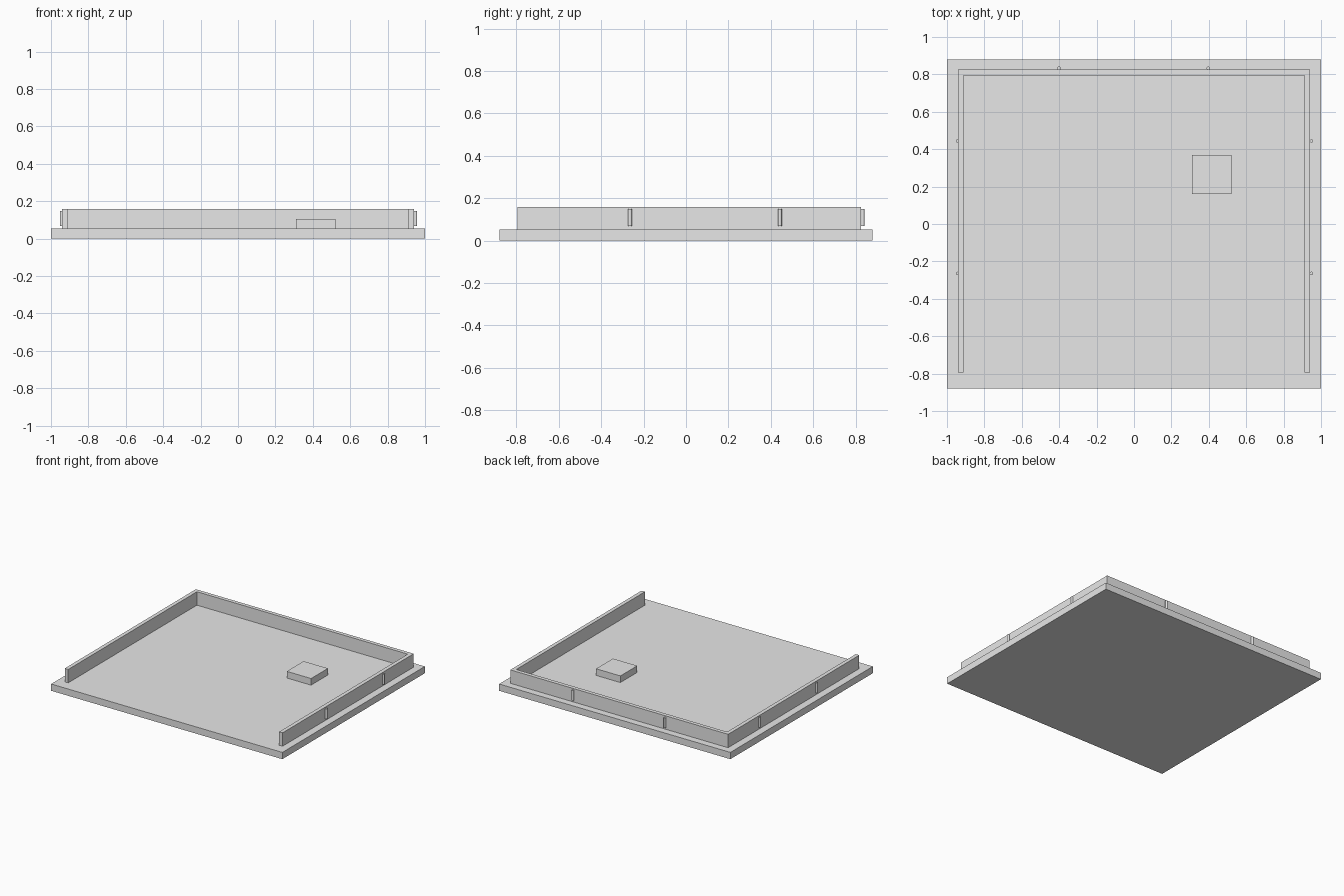
import bpy

cube = bpy.data.objects.get("Cube")
if cube:
    bpy.data.objects.remove(cube, do_unlink=True)

# One plain grey for the whole model
grey = bpy.data.materials.new("light_grey")
grey.use_nodes = True
grey.diffuse_color = (0.8, 0.8, 0.8, 1)
grey.node_tree.nodes["Principled BSDF"].inputs["Base Color"].default_value = (0.8, 0.8, 0.8, 1)

BASE_TOP = 0.053
WALL_TOP = 0.158
WALL_X = 0.942       # outer face of side walls
WALL_Y = 0.825       # outer face of back wall
WALL_FRONT = -0.795
THICK = 0.03


def finish(name):
    obj = bpy.context.object
    obj.name = name
    obj.data.materials.append(grey)
    return obj


def prism(name, outline, bottom, top):
    """Extrude a counter-clockwise outline from bottom to top."""
    n = len(outline)
    verts = [(x, y, z) for z in (bottom, top) for x, y in outline]
    faces = [tuple(reversed(range(n))), tuple(range(n, 2 * n))]
    faces += [(i, (i + 1) % n, (i + 1) % n + n, i + n) for i in range(n)]
    mesh = bpy.data.meshes.new(name)
    mesh.from_pydata(verts, [], faces)
    obj = bpy.data.objects.new(name, mesh)
    bpy.context.collection.objects.link(obj)
    bpy.context.view_layer.objects.active = obj
    return finish(name)


def rectangle(x0, x1, y0, y1):
    return [(x0, y0), (x1, y0), (x1, y1), (x0, y1)]


def pin(name, x, y):
    bpy.ops.mesh.primitive_cylinder_add(vertices=16, radius=0.009, depth=0.08,
                                        location=(x, y, 0.108))
    obj = finish(name)
    bpy.ops.object.shade_smooth_by_angle()
    return obj


# Base slab and small raised block
prism("base_plate", rectangle(-1, 1, -0.88, 0.88), 0, BASE_TOP)
prism("raised_block", rectangle(0.31, 0.52, 0.16, 0.368), BASE_TOP, 0.105)

# Three-sided rim, open at the front
inner_x, inner_y = WALL_X - THICK, WALL_Y - THICK
rim = [(-WALL_X, WALL_FRONT), (-inner_x, WALL_FRONT), (-inner_x, inner_y),
       (inner_x, inner_y), (inner_x, WALL_FRONT), (WALL_X, WALL_FRONT),
       (WALL_X, WALL_Y), (-WALL_X, WALL_Y)]
prism("rim_wall", rim, BASE_TOP, WALL_TOP)

# Small upright pins on the outside of the rim
for label, y in (("front", -0.264), ("rear", 0.443)):
    pin("left_pin_" + label, 0.949, y)
    pin("right_pin_" + label, -0.943, y)
for side, x in (("left", 0.397), ("right", -0.401)):
    pin("back_pin_" + side, x, 0.833)
